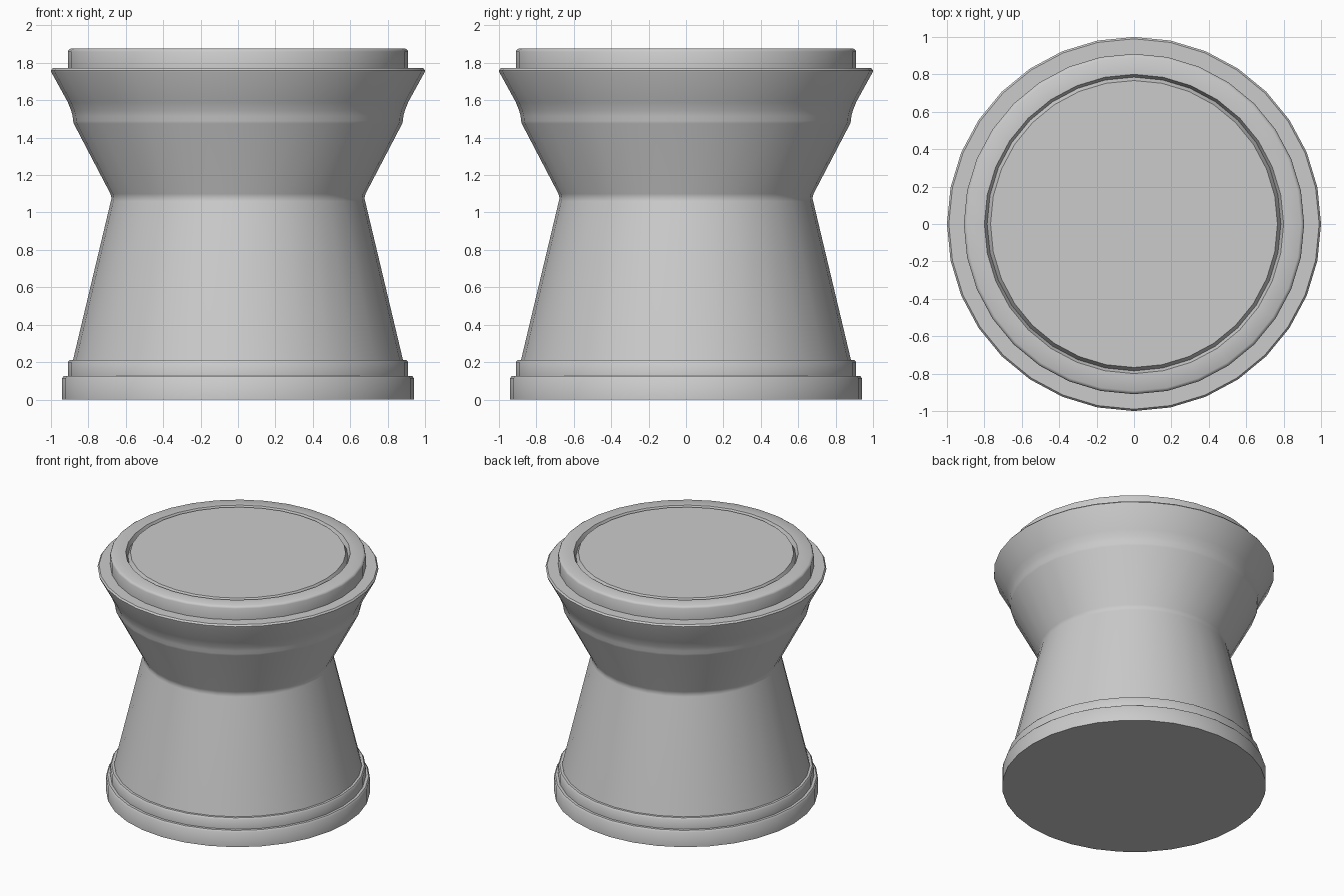
import bpy, bmesh, math

if "Cube" in bpy.data.objects:
    bpy.data.objects.remove(bpy.data.objects["Cube"])

SIDES = 32


def lathe(name, profile):
    """Revolve an (r, z) profile around z; end points with r = 0 become poles."""
    bm = bmesh.new()
    rings = []
    for r, z in profile:
        rings.append([bm.verts.new((r * math.cos(2 * math.pi * i / SIDES),
                                    r * math.sin(2 * math.pi * i / SIDES), z))
                      for i in range(SIDES)])
    for a, b in zip(rings, rings[1:]):
        for i in range(SIDES):
            j = (i + 1) % SIDES
            bm.faces.new((a[i], a[j], b[j], b[i]))
    # flat caps
    bm.faces.new(rings[0][::-1])
    bm.faces.new(rings[-1])
    bmesh.ops.recalc_face_normals(bm, faces=bm.faces)
    mesh = bpy.data.meshes.new(name)
    bm.to_mesh(mesh)
    bm.free()
    obj = bpy.data.objects.new(name, mesh)
    bpy.context.collection.objects.link(obj)
    bpy.ops.object.select_all(action='DESELECT')
    bpy.context.view_layer.objects.active = obj
    obj.select_set(True)
    bpy.ops.object.shade_smooth_by_angle(angle=math.radians(50))
    return obj


lathe("pedestal_stool", [
    # stepped base
    (0.94, 0.0), (0.94, 0.115), (0.93, 0.127), (0.91, 0.127),
    (0.91, 0.2), (0.90, 0.212), (0.882, 0.212),
    # tapered body and waist
    (0.68, 1.06), (0.676, 1.075), (0.682, 1.10),
    # flared cup with a soft moulding
    (0.878, 1.475), (0.882, 1.49), (0.884, 1.515), (0.892, 1.545), (0.91, 1.59),
    # rim
    (0.998, 1.75), (1.0, 1.76), (0.99, 1.772), (0.91, 1.772),
    # raised top with a V groove around the flat disc
    (0.91, 1.86), (0.905, 1.87), (0.893, 1.877), (0.80, 1.877),
    (0.785, 1.845), (0.767, 1.877),
])
